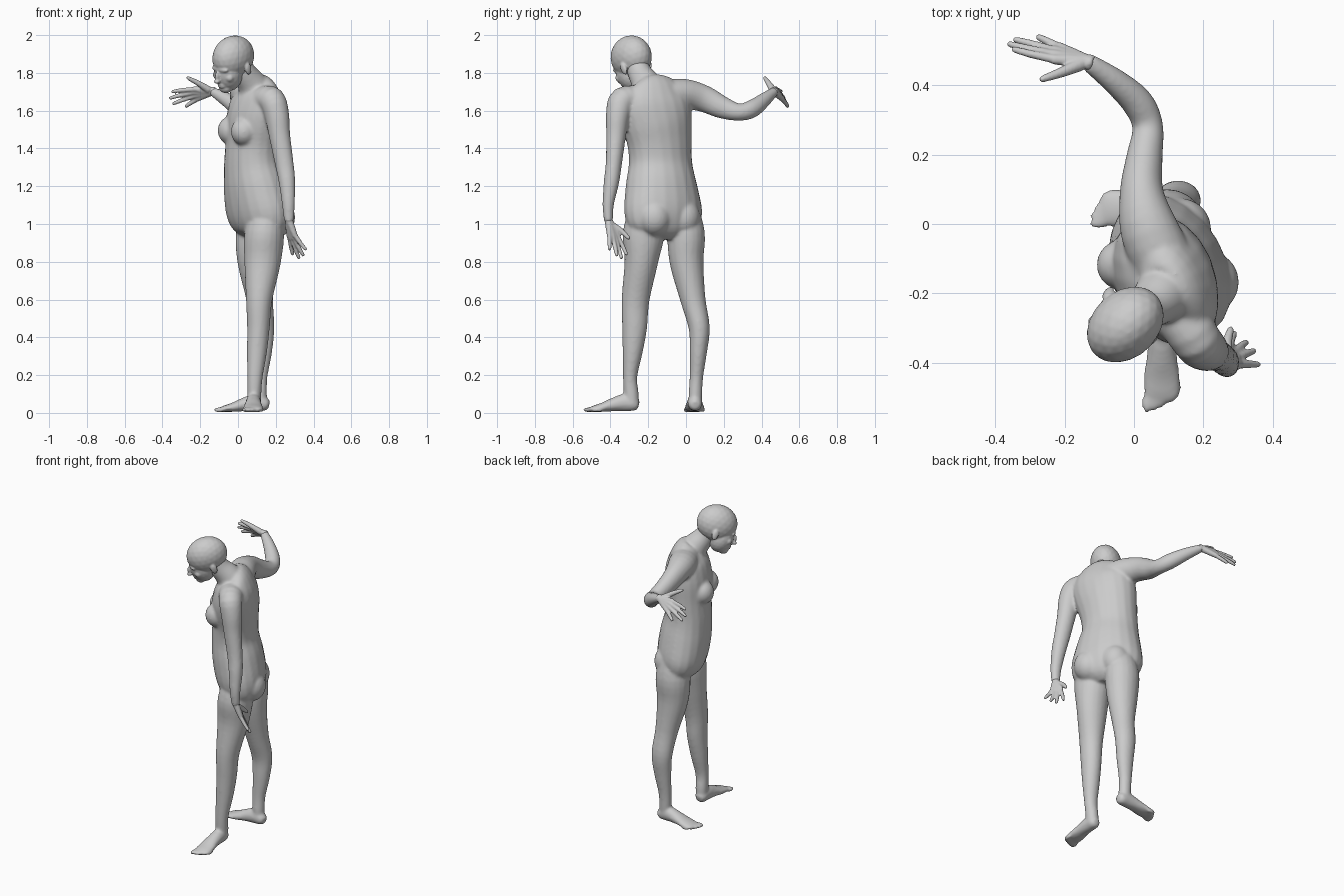
import bpy, bmesh, math
from mathutils import Vector, Matrix, Euler

R = math.radians


def catmull(a, b, c, d, t):
    return [0.5 * (2 * q + (r - p) * t + (2 * p - 5 * q + 4 * r - s) * t * t
                   + (3 * q - p - 3 * r + s) * t ** 3) for p, q, r, s in zip(a, b, c, d)]


def loft(bm, rings, yaw=0.0, steps=4, n=20):
    """Closed skin over rings (x, y, z, side radius, depth radius[, yaw in degrees])."""
    rings = [list(r) + ([yaw] if len(r) == 5 else []) for r in rings]
    path = []
    for i in range(len(rings) - 1):
        a, d = rings[max(i - 1, 0)], rings[min(i + 2, len(rings) - 1)]
        path += [catmull(a, rings[i], rings[i + 1], d, k / steps) for k in range(steps)]
    path.append(rings[-1])
    loops = []
    for i, p in enumerate(path):
        t = (Vector(path[min(i + 1, len(path) - 1)][:3]) - Vector(path[max(i - 1, 0)][:3])).normalized()
        u = Vector((math.cos(R(p[5])), math.sin(R(p[5])), 0))
        u = (u - t * u.dot(t)).normalized()
        v = t.cross(u)
        loops.append([bm.verts.new(Vector(p[:3]) + u * p[3] * math.cos(w) + v * p[4] * math.sin(w))
                      for w in (2 * math.pi * k / n for k in range(n))])
    for a, b in zip(loops, loops[1:]):
        for k in range(n):
            bm.faces.new((a[k], a[(k + 1) % n], b[(k + 1) % n], b[k]))
    bm.faces.new(loops[0][::-1])
    bm.faces.new(loops[-1])


def blob(bm, c, r, frame=Matrix.Identity(4)):
    m = frame @ Matrix.Translation(c) @ Matrix.Diagonal((*r, 1))
    bmesh.ops.create_icosphere(bm, subdivisions=3, radius=1, matrix=m)


def finish(bm, name, voxel, smooth):
    """Fuse the overlapping volumes into one soft skin."""
    bmesh.ops.recalc_face_normals(bm, faces=bm.faces)
    me = bpy.data.meshes.new(name)
    bm.to_mesh(me)
    bm.free()
    ob = bpy.data.objects.new(name, me)
    bpy.context.collection.objects.link(ob)
    rm = ob.modifiers.new("fuse", 'REMESH')
    rm.mode, rm.voxel_size, rm.use_smooth_shade = 'VOXEL', voxel, True
    sm = ob.modifiers.new("soften", 'SMOOTH')
    sm.factor, sm.iterations = 0.5, smooth


def foot(bm, heel, yaw, side):
    m = Matrix.Translation((*heel, 0)) @ Matrix.Rotation(R(yaw), 4, 'Z')
    prof = [(0.0, 0.04, 0.02, 0.022), (0.02, 0.045, 0.036, 0.036), (0.07, 0.055, 0.04, 0.047),
            (0.13, 0.045, 0.044, 0.037), (0.19, 0.03, 0.053, 0.025), (0.24, 0.022, 0.052, 0.016),
            (0.26, 0.018, 0.045, 0.01)]
    loft(bm, [(*(m @ Vector((t, 0, z))), a, b) for t, z, a, b in prof], yaw - 90)
    for i in range(5):
        blob(bm, (0.267 - 0.003 * i * i, side * (0.042 - 0.022 * i), 0.016),
             (0.03, 0.015 if i == 0 else 0.011, 0.014), m)


def hand(name, wrist, knuckles, tips, thumb):
    bm = bmesh.new()
    w = Vector(wrist)
    for k, t in zip(knuckles, tips):
        k, t = Vector(k), Vector(t)
        bend = k.lerp(t, 0.5) + (k - w).normalized() * 0.006
        start = w.lerp(k, -0.15)
        loft(bm, [(*start, .022, .022), (*w.lerp(k, .5), .018, .018), (*k, .0145, .0145)], 30, n=12)
        loft(bm, [(*w.lerp(k, .9), .013, .013), (*bend, .0115, .0115),
                  (*bend.lerp(t, .85), .009, .009), (*t, .005, .005)], 30, n=12)
    a, b, c = (Vector(p) for p in thumb)
    loft(bm, [(*a, .02, .02), (*b, .015, .015), (*b.lerp(c, .8), .0105, .0105), (*c, .005, .005)], 30, n=12)
    finish(bm, name, 0.005, 3)


# body: torso and neck
bm = bmesh.new()
loft(bm, [(.12, -.11, .92, .08, .06, -60), (.12, -.11, .97, .19, .12, -60),
          (.11, -.12, 1.06, .222, .152, -60), (.09, -.13, 1.2, .2, .155, -61),
          (.075, -.135, 1.32, .175, .142, -63), (.08, -.14, 1.43, .177, .138, -65),
          (.09, -.155, 1.55, .195, .142, -66), (.105, -.17, 1.65, .195, .125, -66),
          (.105, -.175, 1.72, .15, .09, -66), (.09, -.19, 1.76, .08, .06, -60)])
loft(bm, [(.1, -.19, 1.68, .1, .1), (.075, -.21, 1.74, .08, .08), (.035, -.245, 1.8, .064, .064),
          (0, -.27, 1.87, .06, .06)], -50)
for c in ((.032, -.265, 1.49), (-.038, -.118, 1.495)):
    blob(bm, c, (.07, .072, .076))
for c in ((.215, -.168, 1.035), (.135, -.015, 1.035)):
    blob(bm, c, (.088, .09, .1))

# body: legs and feet
loft(bm, [(.16, -.215, 1.1, .08, .08), (.14, -.225, .95, .105, .11), (.13, -.237, .8, .097, .089),
          (.112, -.267, .6, .07, .074), (.108, -.272, .45, .06, .066), (.1, -.283, .32, .053, .053),
          (.09, -.296, .19, .041, .038), (.086, -.29, .1, .038, .04), (.086, -.285, .04, .035, .035)])
loft(bm, [(.1, -.02, 1.1, .08, .08), (.095, 0, .95, .107, .1), (.095, .003, .8, .098, .09),
          (.115, .037, .6, .071, .067), (.127, .07, .45, .066, .056), (.125, .065, .32, .055, .046),
          (.115, .055, .19, .041, .036), (.115, .05, .1, .038, .036), (.118, .05, .04, .034, .034)])
foot(bm, (.083, -.25), -91, -1)
foot(bm, (.165, .048), 181, 1)

# body: arms
loft(bm, [(.13, -.25, 1.66, .08, .07), (.18, -.335, 1.655, .072, .072), (.205, -.36, 1.58, .066, .064),
          (.22, -.37, 1.47, .057, .053), (.245, -.382, 1.32, .05, .043), (.26, -.395, 1.22, .044, .041),
          (.267, -.412, 1.1, .034, .03), (.27, -.41, 1.01, .026, .024)], -10)
loft(bm, [(.1, -.14, 1.67, .09, .085, 0), (.045, -.02, 1.69, .085, .08, 0), (.022, .09, 1.665, .064, .072, 0),
          (.03, .19, 1.618, .053, .06, 5), (.04, .28, 1.592, .045, .046, 20), (.01, .35, 1.61, .046, .048, 40),
          (-.06, .415, 1.658, .037, .038, 45), (-.135, .468, 1.702, .026, .024, 60)])
finish(bm, "body", 0.008, 10)

# head: skull, jaw, brow, nose, lips and ears in a turned, bowed frame
bm = bmesh.new()
frame = Matrix.Translation((-.025, -.29, 1.884)) @ Euler((0, 0, R(-48.7))).to_matrix().to_4x4() \
    @ Matrix.Rotation(R(20), 4, 'X') @ Matrix.Rotation(R(10), 4, 'Y')
blob(bm, (0, 0, 0), (.095, .125, .114), frame)
blob(bm, (0, -.052, -.075), (.075, .075, .095), frame)
blob(bm, (0, -.085, -.142), (.038, .034, .03), frame)
blob(bm, (0, -.105, -.03), (.058, .02, .018), frame)
blob(bm, (0, -.128, -.07), (.012, .02, .034), frame)
blob(bm, (0, -.138, -.088), (.017, .018, .012), frame)
for z in (-.113, -.126):
    blob(bm, (0, -.112, z), (.026, .016, .008), frame)
for s in (-1, 1):
    blob(bm, (s * .093, .01, -.055), (.011, .02, .034), frame)
    blob(bm, (s * .045, -.09, -.078), (.026, .022, .024), frame)
finish(bm, "head", 0.005, 5)

# hands
hand("left_hand", (.27, -.41, 1.02),
     [(.272, -.358, .93), (.285, -.372, .92), (.297, -.386, .922), (.303, -.404, .935)],
     [(.29, -.313, .835), (.325, -.34, .815), (.348, -.365, .83), (.362, -.405, .862)],
     [(.268, -.395, .995), (.268, -.345, .965), (.28, -.298, .92)])
hand("right_hand", (-.135, .468, 1.702),
     [(-.235, .475, 1.715), (-.24, .49, 1.697), (-.235, .502, 1.678), (-.22, .512, 1.66)],
     [(-.352, .505, 1.7), (-.365, .52, 1.665), (-.348, .533, 1.635), (-.28, .541, 1.62)],
     [(-.155, .46, 1.71), (-.21, .437, 1.745), (-.272, .415, 1.777)])
